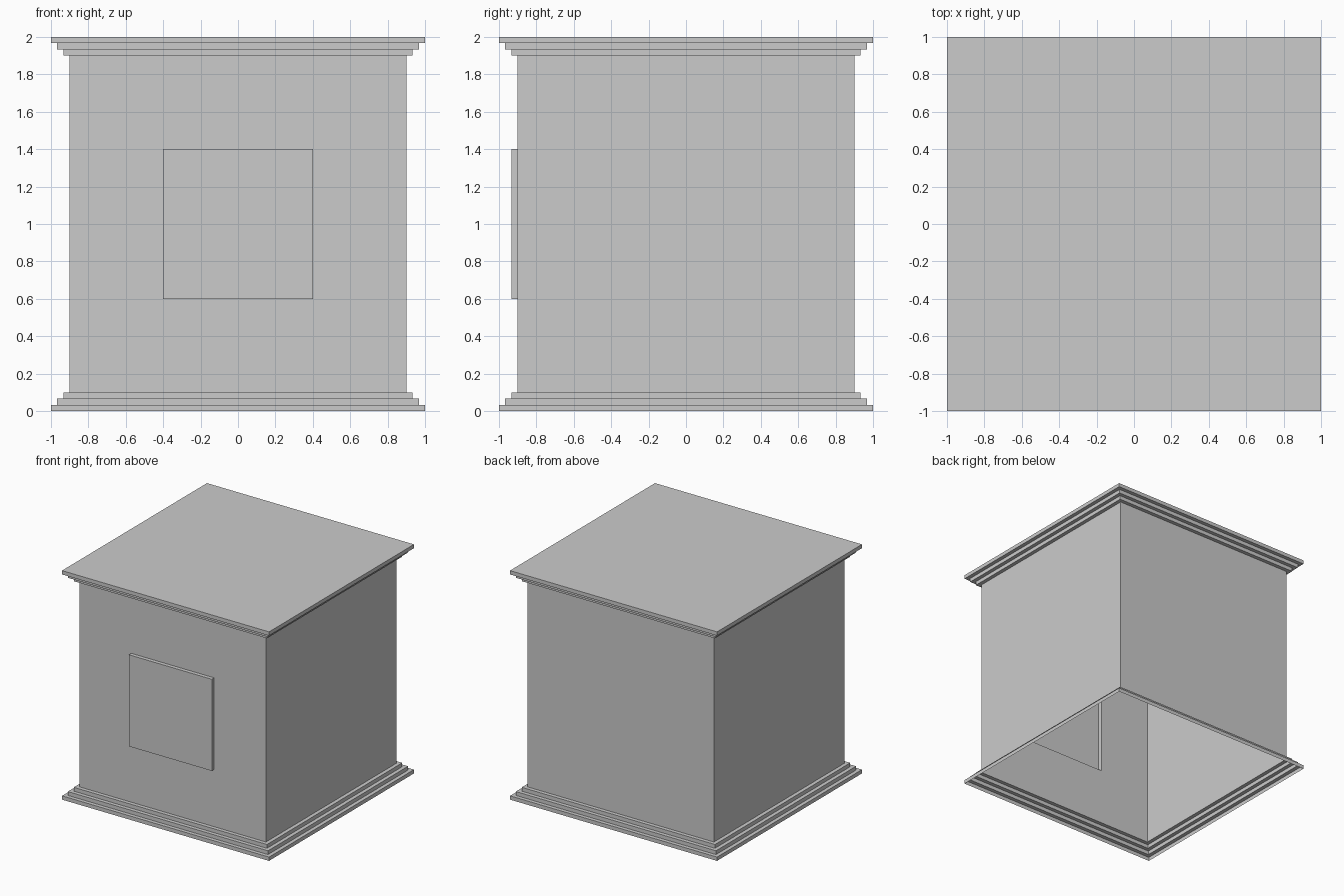
import bpy
import bmesh
from mathutils import Vector

cube = bpy.data.objects.get("Cube")
if cube:
    bpy.data.objects.remove(cube, do_unlink=True)

STEP = 0.1 / 3
STEPS = 3

# Plain stone material
stone = bpy.data.materials.new("light_grey")
stone.use_nodes = True
colour = (0.6, 0.6, 0.6, 1.0)
stone.diffuse_color = colour
stone.node_tree.nodes["Principled BSDF"].inputs["Base Color"].default_value = colour

# Stepped profile as (half width, height): base steps, then mirrored crown steps
lower = []
for i in range(STEPS):
    half = 1 - i * STEP
    lower += [(half, i * STEP), (half, (i + 1) * STEP)]
lower.append((1 - STEPS * STEP, STEPS * STEP))
profile = lower + [(half, 2 - z) for half, z in reversed(lower)]

bm = bmesh.new()


def square_ring(half, z):
    corners = ((-1, -1), (1, -1), (1, 1), (-1, 1))
    return [bm.verts.new((half * x, half * y, z)) for x, y in corners]


# Hollow shell, open underneath and closed on top
rings = [square_ring(half, z) for half, z in profile]
for low, high in zip(rings, rings[1:]):
    for i in range(4):
        j = (i + 1) % 4
        bm.faces.new((low[i], low[j], high[j], high[i]))
bm.faces.new(rings[-1])
bm.normal_update()

# Raised square panel pushed out of the front wall
front = max((f for f in bm.faces if f.normal.y < -0.9), key=lambda f: f.calc_area())
bmesh.ops.inset_individual(bm, faces=[front], thickness=0.5, use_even_offset=True)
panel = bmesh.ops.extrude_discrete_faces(bm, faces=[front])["faces"][0]
bmesh.ops.translate(bm, verts=panel.verts, vec=Vector((0, -STEP, 0)))
bm.normal_update()

mesh = bpy.data.meshes.new("stepped_pedestal")
bm.to_mesh(mesh)
bm.free()
mesh.materials.append(stone)
pedestal = bpy.data.objects.new("stepped_pedestal", mesh)
bpy.context.collection.objects.link(pedestal)
